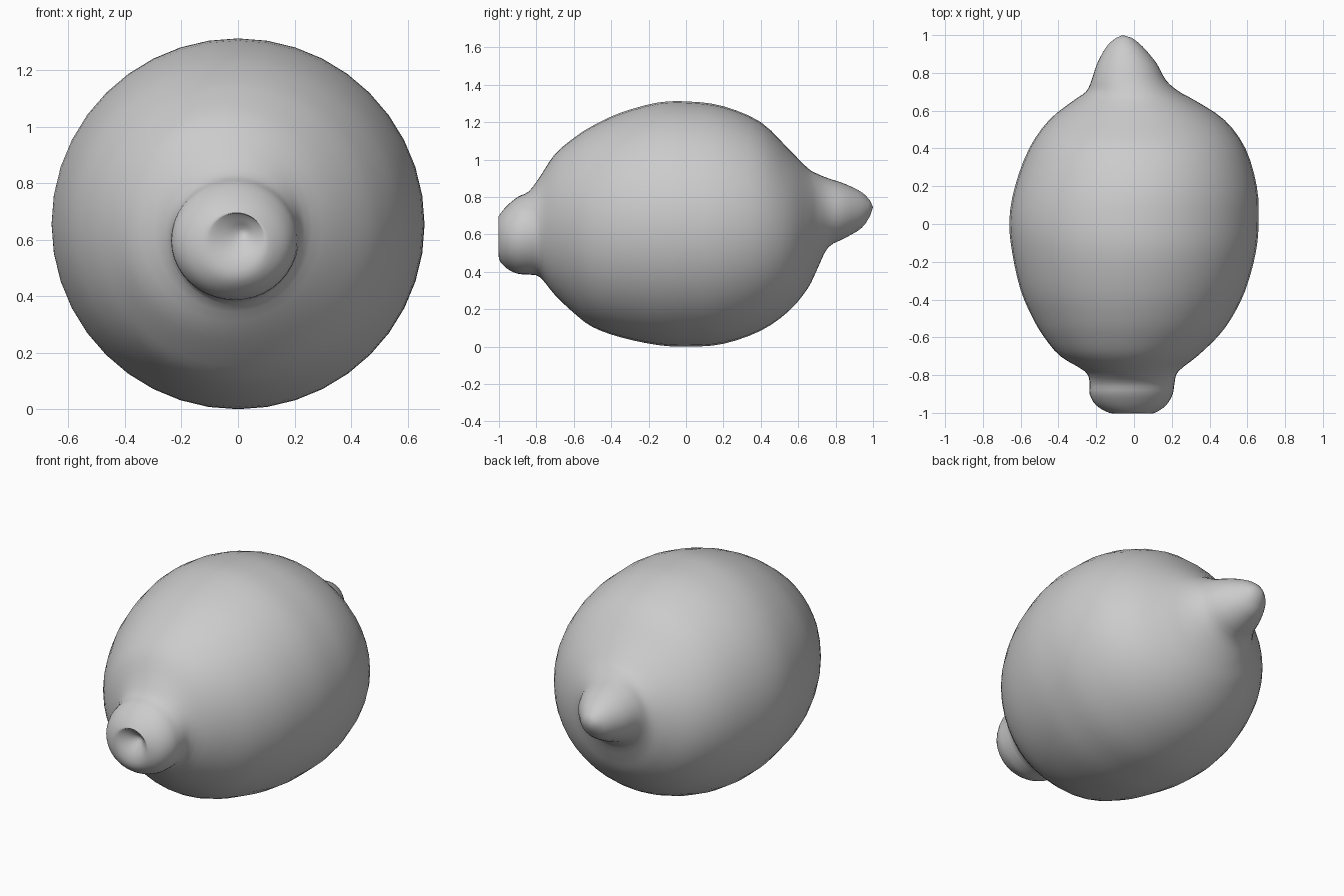
import bpy, bmesh, math

# Cross-sections along the fruit: y, x_min, x_max, z_bottom, z_top
STATIONS = [
    (-0.955, 0.00, 0.03, 0.61, 0.64),
    (-0.995, -0.08, 0.08, 0.54, 0.69),
    (-1.00, -0.13, 0.11, 0.47, 0.70),
    (-0.96, -0.20, 0.17, 0.42, 0.75),
    (-0.90, -0.235, 0.205, 0.39, 0.80),
    (-0.84, -0.235, 0.215, 0.385, 0.83),
    (-0.78, -0.26, 0.235, 0.37, 0.91),
    (-0.70, -0.39, 0.335, 0.275, 1.03),
    (-0.60, -0.475, 0.44, 0.18, 1.115),
    (-0.50, -0.535, 0.515, 0.105, 1.18),
    (-0.35, -0.60, 0.59, 0.05, 1.25),
    (-0.15, -0.645, 0.645, 0.008, 1.305),
    (0.02, -0.66, 0.66, 0.0, 1.31),
    (0.20, -0.63, 0.65, 0.015, 1.285),
    (0.40, -0.555, 0.59, 0.085, 1.20),
    (0.55, -0.45, 0.48, 0.19, 1.055),
    (0.65, -0.325, 0.33, 0.31, 0.955),
    (0.70, -0.255, 0.24, 0.41, 0.925),
    (0.76, -0.225, 0.17, 0.53, 0.90),
    (0.85, -0.195, 0.12, 0.58, 0.87),
    (0.94, -0.145, 0.045, 0.635, 0.825),
    (0.985, -0.095, -0.01, 0.70, 0.78),
]
SIDES = 40
STEPS = 3


def catmull(p0, p1, p2, p3, t):
    return [0.5 * (2 * b + (c - a) * t + (2 * a - 5 * b + 4 * c - d) * t * t
                   + (3 * b - a - 3 * c + d) * t ** 3)
            for a, b, c, d in zip(p0, p1, p2, p3)]


# Smoothly interpolate the cross-sections
sections = []
last = len(STATIONS) - 1
for i in range(last):
    pts = [STATIONS[min(max(i + k, 0), last)] for k in (-1, 0, 1, 2)]
    sections += [catmull(*pts, s / STEPS) for s in range(STEPS)]
sections.append(STATIONS[-1])

# Lemon skin: elliptical rings bridged from stem end to tip
bm = bmesh.new()
rings = []
for y, x0, x1, z0, z1 in sections:
    ring = []
    for j in range(SIDES):
        a = 2 * math.pi * j / SIDES
        ring.append(bm.verts.new(((x0 + x1) / 2 + (x1 - x0) / 2 * math.cos(a), y,
                                  max(0, (z0 + z1) / 2 + (z1 - z0) / 2 * math.sin(a)))))
    rings.append(ring)
for r0, r1 in zip(rings, rings[1:]):
    for j in range(SIDES):
        k = (j + 1) % SIDES
        bm.faces.new((r0[j], r0[k], r1[k], r1[j]))

# Close the stem dimple and the pointed tip
for ring, centre in ((rings[0], (0.015, -0.95, 0.625)), (rings[-1], (-0.06, 1.0, 0.745))):
    c = bm.verts.new(centre)
    for j in range(SIDES):
        bm.faces.new((ring[j], ring[(j + 1) % SIDES], c))
bmesh.ops.recalc_face_normals(bm, faces=bm.faces)
for f in bm.faces:
    f.smooth = True

mesh = bpy.data.meshes.new("lemon")
bm.to_mesh(mesh)
bm.free()
bpy.context.collection.objects.link(bpy.data.objects.new("lemon", mesh))
